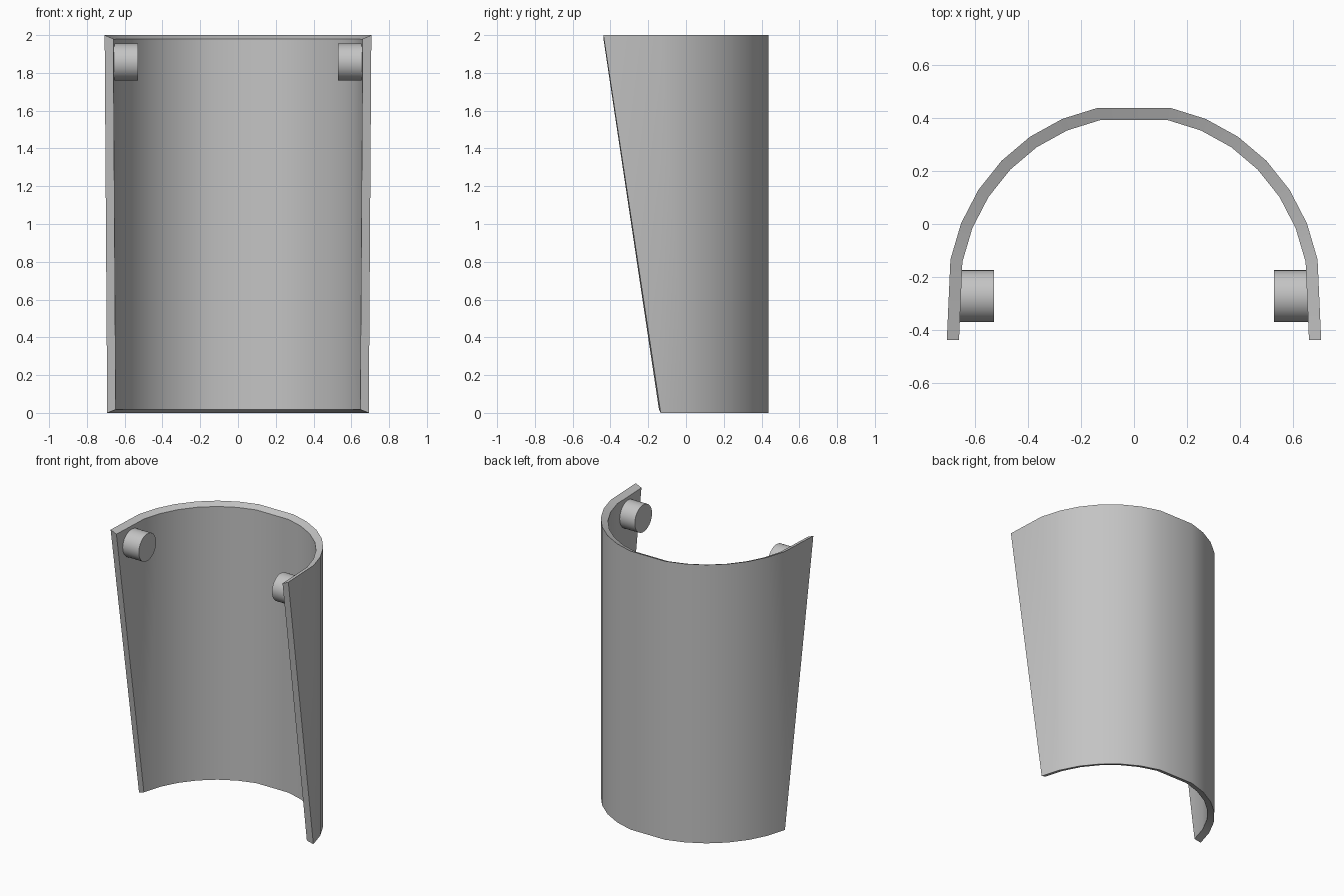
import bpy, bmesh, math

cube = bpy.data.objects.get("Cube")
if cube:
    bpy.data.objects.remove(cube, do_unlink=True)

grey = bpy.data.materials.new("plain grey")
grey.use_nodes = True
colour = (0.55, 0.55, 0.55, 1)
grey.diffuse_color = colour
grey.node_tree.nodes["Principled BSDF"].inputs["Base Color"].default_value = colour

CENTRE_Y, STRETCH, FRONT_Y = -0.276, 1.031, -0.437


def smooth(obj):
    bpy.ops.object.select_all(action='DESELECT')
    obj.select_set(True)
    bpy.context.view_layer.objects.active = obj
    bpy.ops.object.shade_smooth_by_angle(angle=math.radians(30))


def arc(bm, radius, z):
    """Half ring of a 32-sided tube, with the rearmost corner left flat."""
    steps = [k for k in range(-7, 8) if k]
    return [bm.verts.new((radius * math.sin(k * math.pi / 16),
                          CENTRE_Y + STRETCH * radius * math.cos(k * math.pi / 16), z))
            for k in steps]


# Curved shell: a half tube whose side panels widen towards the top
bm = bmesh.new()
skins = []
for radius, low, high in ((0.706, 0, 2), (0.66, 0.018, 1.98)):
    bottom, top = arc(bm, radius, low), arc(bm, radius, high)
    for a, b, c, d in zip(bottom, bottom[1:], top[1:], top):
        bm.faces.new((a, b, c, d))
    tips = [bm.verts.new((s * radius, FRONT_Y, high)) for s in (-1, 1)]
    bm.faces.new((tips[0], bottom[0], top[0]))
    bm.faces.new((bottom[-1], tips[1], top[-1]))
    skins.append((bottom, [tips[0]] + top + [tips[1]]))

# Rims and sloping front edges joining the two skins
(outer_low, outer_high), (inner_low, inner_high) = skins
for outer, inner in ((outer_low, inner_low), (outer_high, inner_high)):
    for a, b, c, d in zip(outer, outer[1:], inner[1:], inner):
        bm.faces.new((a, b, c, d))
for i in (0, -1):
    bm.faces.new((outer_low[i], outer_high[i], inner_high[i], inner_low[i]))
bmesh.ops.recalc_face_normals(bm, faces=bm.faces)
mesh = bpy.data.meshes.new("curved_shell")
bm.to_mesh(mesh)
bm.free()
mesh.materials.append(grey)
shell = bpy.data.objects.new("curved_shell", mesh)
bpy.context.collection.objects.link(shell)
smooth(shell)

# Round pegs inside the upper corners
for name, side in (("left_peg", 1), ("right_peg", -1)):
    bpy.ops.mesh.primitive_cylinder_add(
        vertices=32, radius=0.098, depth=0.13,
        location=(side * 0.594, -0.272, 1.858), rotation=(0, math.pi / 2, 0))
    peg = bpy.context.object
    peg.name = name
    peg.data.materials.append(grey)
    smooth(peg)
